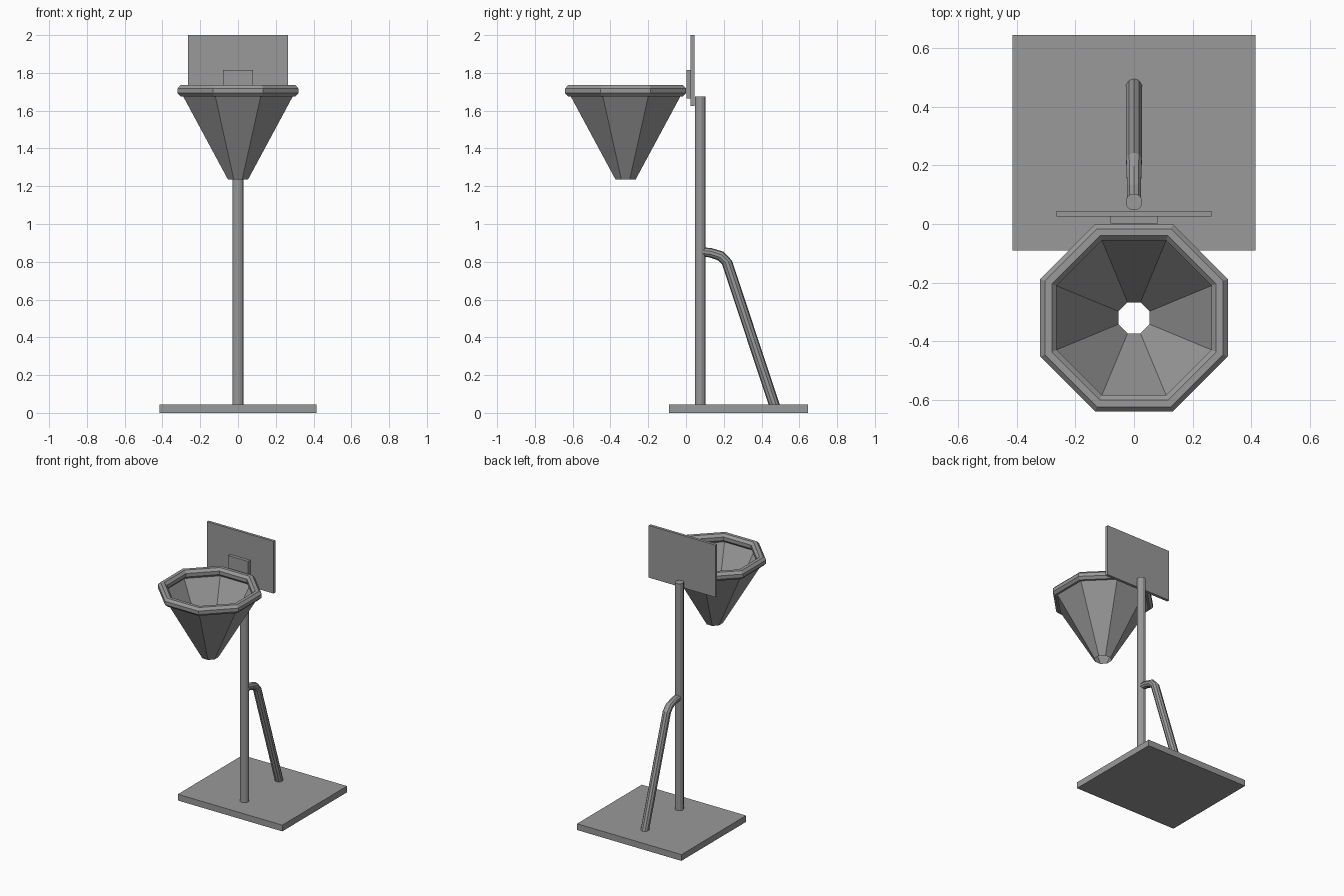
import bpy, bmesh
from math import cos, sin, pi
from mathutils import Vector

old = bpy.data.objects.get("Cube")
if old:
    bpy.data.objects.remove(old, do_unlink=True)

grey = bpy.data.materials.new("plain grey")
grey.use_nodes = True
colour = (0.32, 0.32, 0.32, 1)
grey.diffuse_color = colour
grey.node_tree.nodes["Principled BSDF"].inputs["Base Color"].default_value = colour


def finish(name, bm):
    bmesh.ops.recalc_face_normals(bm, faces=bm.faces)
    mesh = bpy.data.meshes.new(name)
    bm.to_mesh(mesh)
    bm.free()
    mesh.materials.append(grey)
    obj = bpy.data.objects.new(name, mesh)
    bpy.context.collection.objects.link(obj)
    return obj


def box(name, half_width, y0, y1, z0, z1):
    bm = bmesh.new()
    bmesh.ops.create_cube(bm, size=1)
    for v in bm.verts:
        v.co = (v.co.x * 2 * half_width,
                (y0 + y1) / 2 + v.co.y * (y1 - y0),
                (z0 + z1) / 2 + v.co.z * (z1 - z0))
    return finish(name, bm)


def loft(name, rings, capped=False, closed=False):
    """Skin a list of equal-sized point rings."""
    bm = bmesh.new()
    loops = [[bm.verts.new(p) for p in ring] for ring in rings]
    pairs = list(zip(loops, loops[1:]))
    if closed:
        pairs.append((loops[-1], loops[0]))
    for a, b in pairs:
        for i in range(len(a)):
            j = (i + 1) % len(a)
            bm.faces.new((a[i], a[j], b[j], b[i]))
    if capped:
        bm.faces.new(loops[0])
        bm.faces.new(loops[-1])
    return finish(name, bm)


def octagon(apothem, z):
    """Flat-sided ring around the hoop centre."""
    r = apothem / cos(pi / 8)
    return [(r * cos(a), HOOP_Y + r * sin(a), z)
            for a in [(i + 0.5) * pi / 4 for i in range(8)]]


def tube(name, path, sides):
    """Sweep a round section along (y, z, radius) points."""
    pts = [Vector((0, y, z)) for y, z, r in path]
    side = Vector((1, 0, 0))
    rings = []
    for i, p in enumerate(pts):
        before, after = pts[max(i - 1, 0)], pts[min(i + 1, len(pts) - 1)]
        up = side.cross((after - before).normalized())
        rings.append([p + path[i][2] * (side * cos(a) + up * sin(a))
                      for a in [(k + 0.5) * 2 * pi / sides for k in range(sides)]])
    return loft(name, rings, capped=True)


HOOP_Y = -0.32

# Ground plate and uprights
box("base", 0.415, -0.09, 0.645, 0, 0.045)
tube("pole", [(0.075, 0.04, 0.029), (0.075, 1.675, 0.029)], 12)

# Bent rear brace, its foot cut level with the base
brace = tube("brace", [(0.08, 0.852, 0.025), (0.13, 0.848, 0.025),
                       (0.185, 0.83, 0.027), (0.217, 0.797, 0.028),
                       (0.468, 0.04, 0.028)], 10)
for v in brace.data.vertices:
    if v.co.z < 0.1:
        v.co.y += (v.co.z - 0.04) * 0.331
        v.co.z = 0.04

# Backboard and hoop bracket
box("backboard", 0.265, 0.025, 0.045, 1.625, 2.0)
box("hoop_bracket", 0.08, 0.002, 0.025, 1.665, 1.815)

# Eight-sided rim with an eight-sided section
section = [(i + 0.5) * pi / 4 for i in range(8)]
loft("rim", [octagon(0.292 + 0.0303 * cos(a), 1.705 + 0.0325 * sin(a))
             for a in section], closed=True)

# Open tapered net
loft("net", [octagon(0.053, 1.235), octagon(0.298, 1.69)])
